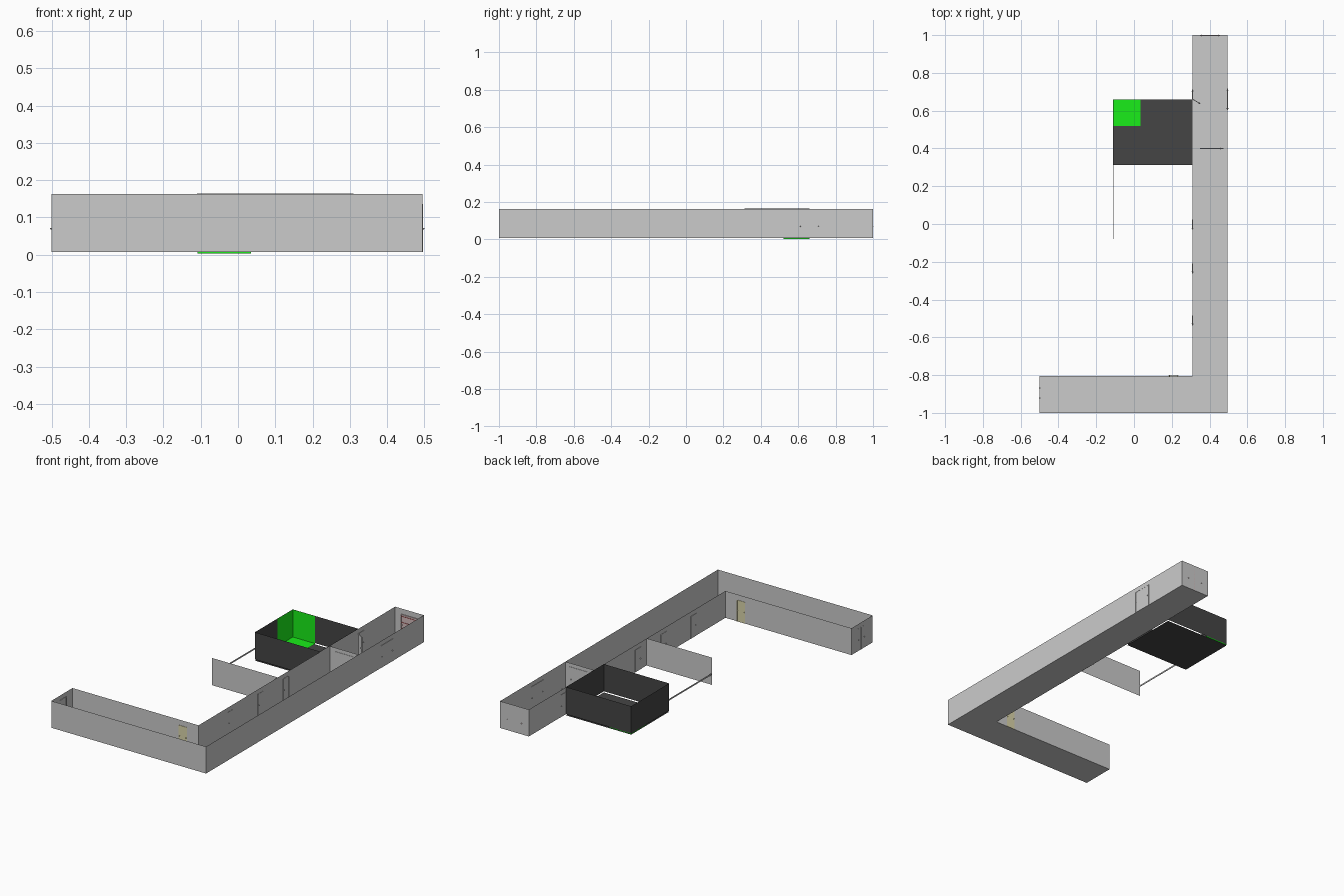
import bpy
import bmesh
from math import atan2, hypot

if "Cube" in bpy.data.objects:
    bpy.data.objects.remove(bpy.data.objects["Cube"])

Z0, Z1 = 0.007, 0.163


def material(name, rgb):
    m = bpy.data.materials.new(name)
    m.diffuse_color = (*rgb, 1)
    m.use_nodes = True
    m.node_tree.nodes["Principled BSDF"].inputs["Base Color"].default_value = m.diffuse_color
    return m


DARK = material("dark_grey", (0.06, 0.06, 0.06))
GREEN = material("green", (0.01, 0.85, 0.01))
BEIGE = material("beige", (0.7, 0.66, 0.4))
PINK = material("pink", (0.65, 0.5, 0.5))
RED = material("red", (0.5, 0.1, 0.1))


def finish(name, bm, mat=None):
    me = bpy.data.meshes.new(name)
    bm.to_mesh(me)
    bm.free()
    ob = bpy.data.objects.new(name, me)
    bpy.context.collection.objects.link(ob)
    if mat:
        me.materials.append(mat)
    return ob


def walls(name, path, z0=Z0, z1=Z1, mat=None, closed=False):
    """Thin upright sheets along a plan path."""
    bm = bmesh.new()
    low = [bm.verts.new((x, y, z0)) for x, y in path]
    top = [bm.verts.new((x, y, z1)) for x, y in path]
    n = len(path)
    for i in range(n if closed else n - 1):
        j = (i + 1) % n
        bm.faces.new((low[i], low[j], top[j], top[i]))
    return finish(name, bm, mat)


def floor(name, path, z, mat=None):
    bm = bmesh.new()
    bm.faces.new([bm.verts.new((x, y, z)) for x, y in path])
    return finish(name, bm, mat)


def rect(x0, y0, x1, y1):
    return [(x0, y0), (x1, y0), (x1, y1), (x0, y1)]


def box(name, centre, size, mat=None, angle=0):
    bm = bmesh.new()
    bmesh.ops.create_cube(bm, size=1)
    bmesh.ops.scale(bm, vec=size, verts=bm.verts)
    ob = finish(name, bm, mat)
    ob.location = centre
    ob.rotation_euler.z = angle
    return ob


def door(name, a, b, top=0.135, mat=None):
    """Flat leaf between two plan points with side posts, header and knob."""
    cx, cy = (a[0] + b[0]) / 2, (a[1] + b[1]) / 2
    w, ang = hypot(b[0] - a[0], b[1] - a[1]), atan2(b[1] - a[1], b[0] - a[0])
    h = top - Z0
    box(name, (cx, cy, Z0 + h / 2), (w, 0.002, h), mat, ang)
    for k, p in enumerate((a, b)):
        box(f"{name}_post_{k}", (*p, Z0 + h / 2), (0.003, 0.004, h), mat, ang)
    box(name + "_header", (cx, cy, top), (w + 0.003, 0.004, 0.003), mat, ang)
    knob = bmesh.new()
    bmesh.ops.create_icosphere(knob, subdivisions=1, radius=0.003)
    ob = finish(name + "_knob", knob, mat)
    t = 0.88
    ob.location = (a[0] + t * (b[0] - a[0]), a[1] + t * (b[1] - a[1]), 0.07)
    ob.scale.y = 2
    ob.rotation_euler.z = ang


# L-shaped corridor, open above
plan = [(-0.5, -1), (0.495, -1), (0.495, 1), (0.31, 1), (0.31, -0.805), (-0.5, -0.805)]
walls("corridor_walls", plan, closed=True)
floor("corridor_floor", plan, Z0)

# Cross partition with its door
walls("corridor_partition", [(0.31, 0.4), (0.495, 0.4)])
door("partition_door", (0.35, 0.4), (0.472, 0.4), 0.14)

# Dark side room, with a slim gap between walls and floor
walls("room_walls", rect(-0.11, 0.312, 0.309, 0.66), Z0, 0.165, DARK, True)
floor("room_floor", rect(-0.11, 0.312, 0.31, 0.66), 0.0, DARK)

# Green corner lining
floor("green_floor", rect(-0.109, 0.52, 0.035, 0.659), 0.005, GREEN)
walls("green_lining", [(-0.109, 0.52), (-0.109, 0.659), (0.035, 0.659)], 0.003, 0.164, GREEN)

# Free-standing wall and rail
walls("yard_wall", [(-0.11, -0.08), (0.31, -0.08)], Z0, 0.165)
box("yard_rail", (-0.11, 0.116, 0.07), (0.003, 0.392, 0.008))

# Doors along the inner corridor wall
for i, y in enumerate((-0.51, -0.235, -0.003)):
    door(f"inner_door_{i}", (0.31, y + 0.025), (0.31, y - 0.025))
door("room_door_fixed", (0.31, 0.66), (0.31, 0.71))
door("room_door_open", (0.312, 0.66), (0.35, 0.637))

# Double door on the outer wall
for i, y in enumerate((0.605, 0.715)):
    door(f"outer_door_{i}", (0.495, 0.66), (0.495, y))

# Beige pair and the end doors
for i, x in enumerate((0.185, 0.235)):
    door(f"beige_door_{i}", (0.21, -0.805), (x, -0.805), 0.13, BEIGE)
for i, y in enumerate((-0.925, -0.865)):
    door(f"west_door_{i}", (-0.499, -0.895), (-0.499, y))
for i, x in enumerate((0.35, 0.455)):
    door(f"north_door_{i}", (0.4025, 0.998), (x, 0.998), 0.13, PINK)
for i in range(3):
    box(f"north_door_bar_{i}", (0.4025, 0.996, 0.05 + 0.035 * i), (0.1, 0.002, 0.003), RED)
